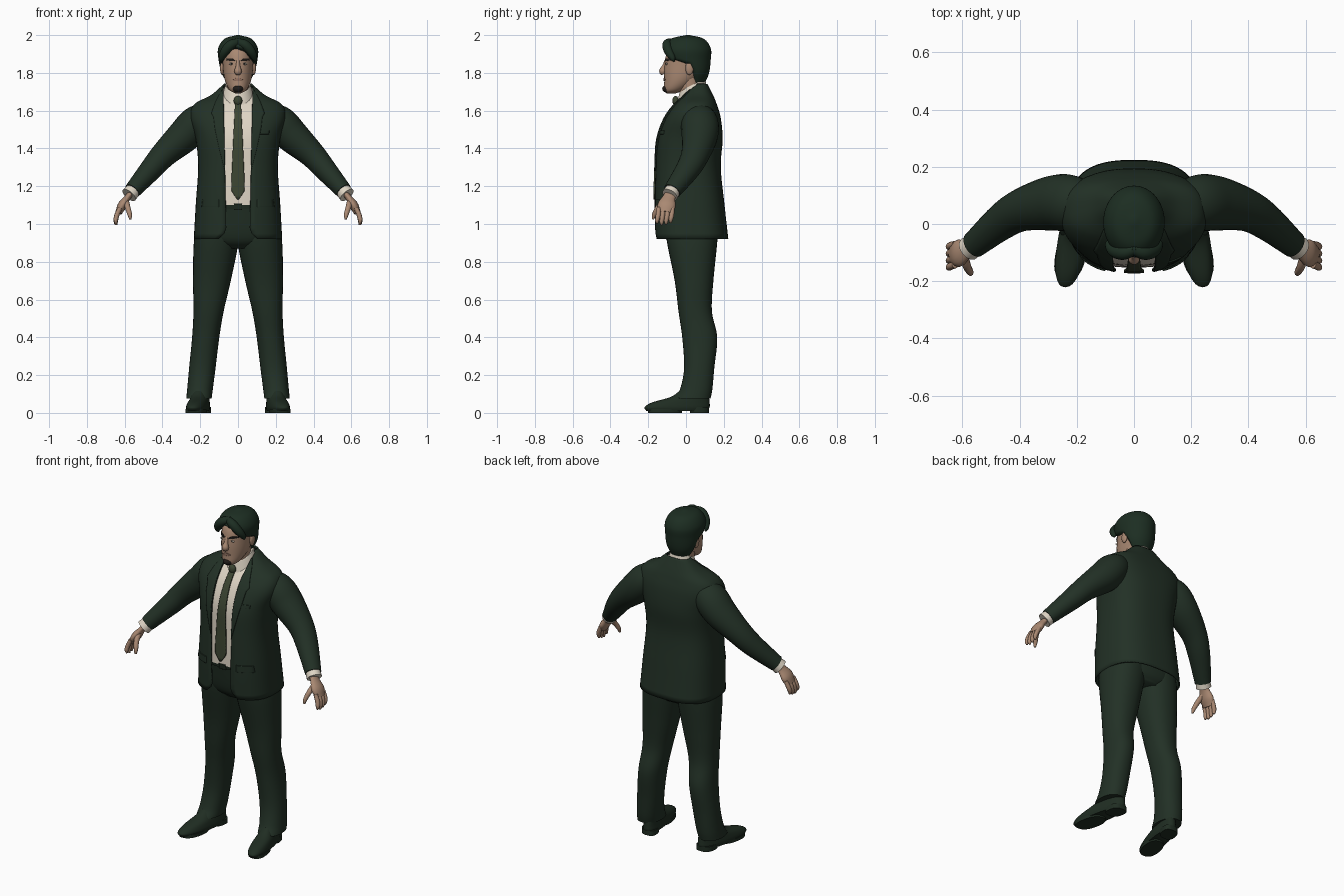
import bpy, bmesh, math
from mathutils import Vector, Matrix

if "Cube" in bpy.data.objects:
    bpy.data.objects.remove(bpy.data.objects["Cube"])


def material(name, *rgb):
    mat = bpy.data.materials.new(name)
    mat.use_nodes = True
    mat.diffuse_color = (*rgb, 1)
    mat.node_tree.nodes["Principled BSDF"].inputs["Base Color"].default_value = (*rgb, 1)
    return mat


SUIT = material("dark green suit", .016, .03, .019)
HAIR = material("dark green hair", .012, .027, .016)
SHOE = material("shoe green", .014, .026, .016)
SHIRT = material("cream shirt", .74, .67, .56)
TIE = material("olive tie", .045, .06, .032)
SKIN = material("skin", .4, .25, .17)
LIP = material("lip", .3, .17, .12)
BEARD = material("dark beard", .015, .012, .01)


def finish(name, bm, mat, thick=0):
    """Turn a bmesh into a smooth shaded object."""
    bmesh.ops.recalc_face_normals(bm, faces=bm.faces)
    mesh = bpy.data.meshes.new(name)
    bm.to_mesh(mesh)
    bm.free()
    mesh.materials.append(mat)
    ob = bpy.data.objects.new(name, mesh)
    bpy.context.collection.objects.link(ob)
    bpy.ops.object.select_all(action='DESELECT')
    ob.select_set(True)
    bpy.context.view_layer.objects.active = ob
    bpy.ops.object.shade_smooth_by_angle(angle=math.radians(60))
    if thick:
        solid = ob.modifiers.new("Thickness", 'SOLIDIFY')
        solid.thickness, solid.offset = thick, 0


def grid(name, rows, mat, closed=False, thick=0, side=1):
    """Skin rows of points; closed rows are capped at both ends."""
    bm = bmesh.new()
    verts = [[bm.verts.new((x * side, y, z)) for x, y, z in row] for row in rows]
    count = len(rows[0])
    for low, high in zip(verts, verts[1:]):
        for i in range(count if closed else count - 1):
            j = (i + 1) % count
            bm.faces.new((low[i], low[j], high[j], high[i]))
    if closed:
        bm.faces.new(verts[0])
        bm.faces.new(verts[-1])
    finish(name, bm, mat, thick)


def smooth(keys, steps=6):
    """Catmull-Rom curve through a few key rows."""
    keys = [Vector(k) for k in keys]
    ends = [2 * keys[0] - keys[1], *keys, 2 * keys[-1] - keys[-2]]
    out = []
    for a, b, c, d in zip(ends, ends[1:], ends[2:], ends[3:]):
        for i in range(steps):
            t = i / steps
            out.append(b + ((c - a) * t + (2 * a - 5 * b + 4 * c - d) * t ** 2
                            + (3 * b - a - 3 * c + d) * t ** 3) / 2)
    return out + [keys[-1]]


def lookup(table, t):
    """Linear value of a table whose first column rises."""
    for a, b in zip(table, table[1:]):
        if t <= b[0]:
            f = max(0, (t - a[0]) / (b[0] - a[0]))
            return [p + (q - p) * f for p, q in zip(a, b)]
    return list(table[-1])


def signed_power(v, power):
    return math.copysign(abs(v) ** power, v)


def tower(name, rows, mat, power=1, inset=0, gap=None, warp=None, side=1, points=32):
    """Stack level ovals given as height, half width, front, back."""
    out = []
    for z, half, front, back in rows:
        rx, ry = half - inset, (back - front) / 2 - inset
        start = math.asin(min(.95, gap(z) / rx) ** (1 / power)) if gap else 0
        sweep = 2 * (math.pi - start)
        ring = []
        for k in range(points):
            a = start + sweep * k / (points - 1 if gap else points)
            p = (rx * signed_power(math.sin(a), power),
                 (front + back) / 2 - ry * signed_power(math.cos(a), power), z)
            ring.append(warp(*p) if warp else p)
        out.append(ring)
    grid(name, out, mat, closed=not gap, thick=.008 if gap else 0, side=side)


def tube(name, keys, mat, side=1, flat=1, points=16):
    """Sweep an oval along keys of x, y, z, radius."""
    path = smooth(keys)
    out = []
    for i, key in enumerate(path):
        d = path[min(i + 1, len(path) - 1)].xyz - path[max(i - 1, 0)].xyz
        u = Vector((0, 1, 0)).cross(d).normalized()
        v = d.normalized().cross(u)
        ring = [2 * math.pi * k / points for k in range(points)]
        out.append([key.xyz + key.w * (u * math.cos(a) + v * flat * math.sin(a)) for a in ring])
    grid(name, out, mat, closed=True, side=side)


def blob(name, place, size, mat):
    bm = bmesh.new()
    bmesh.ops.create_uvsphere(bm, u_segments=16, v_segments=10, radius=1,
                              matrix=Matrix.LocRotScale(place, None, size))
    finish(name, bm, mat)


def front_y(table, x, z, power):
    z, half, front, back = lookup(table, z)
    t = min(1, abs(x) / half) ** (2 / power)
    return (front + back) / 2 - (back - front) / 2 * (1 - t) ** (power / 2)


def patch(name, keys, mat, table, power, side=1, lift=.007, thick=.008):
    """Thin plate laid on a front; keys are height, inner x, outer x."""
    out = []
    for i in range(25):
        z, x0, x1 = lookup(keys, keys[0][0] + (keys[-1][0] - keys[0][0]) * i / 24)
        across = [x0 + (x1 - x0) * k / 6 for k in range(7)]
        out.append([(x, front_y(table, x, z, power) - lift, z) for x in across])
    grid(name, out, mat, thick=thick, side=side)


def opening(z):
    """Half width of the jacket opening, rounded off at the hem."""
    return .065 + .02 * (z - 1.1) + 12 * max(0, .98 - z) ** 2


BOX = .75
TORSO = smooth([(.92, .23, -.16, .22), (1.1, .22, -.165, .2), (1.3, .207, -.16, .18),
                (1.45, .22, -.15, .19), (1.56, .25, -.11, .18), (1.63, .23, -.06, .16),
                (1.68, .14, -.01, .14), (1.74, .07, .04, .11)])
HIPS = smooth([(.87, .1, -.06, .14), (.93, .2, -.11, .17), (1.11, .2, -.145, .18)])
LEG = smooth([(.075, .067, -.06, .13), (.13, .068, -.03, .14), (.24, .07, -.01, .15),
              (.4, .072, -.02, .165), (.54, .08, -.04, .137), (.7, .1, -.06, .145),
              (.9, .118, -.1, .165), (1, .11, -.11, .17)])
FOOT = smooth([(.01, .05, -.21, .11), (.03, .054, -.22, .125), (.055, .05, -.18, .125),
               (.085, .043, -.08, .122), (.12, .038, -.03, .12)])
HEAD = smooth([(1.69, .012, -.1, -.06), (1.71, .045, -.115, -.01), (1.76, .069, -.115, .06),
               (1.83, .08, -.115, .12), (1.91, .08, -.1, .12), (1.97, .05, -.05, .07)])
CROWN = smooth([(1.745, .055, .01, .1), (1.8, .088, -.05, .122), (1.87, .103, -.105, .131),
                (1.93, .105, -.12, .131), (1.98, .072, -.08, .095), (2, .008, 0, .02)], 8)
HAIRLINE = [(0, 1.935), (.45, 1.915), (.8, 1.87), (1.7, 1.845), (2.1, 1.76), (2.4, 1.7)]


def leg_lean(x, y, z):
    return x + .215 - .11 * z, y, z


def toe_out(x, y, z):
    return x + .203 - .17 * y, y, z


def collar_tilt(x, y, z):
    return x, y, z + .5 * (y - .03)


def tuck_hair(x, y, z):
    """Pull the hair under the skin below the hairline."""
    line = lookup(HAIRLINE, math.atan2(abs(x + .015), .01 - y))[1]
    f = min(1, max(0, (z - line) / .018 + .5))
    f = .72 + .28 * f * f * (3 - 2 * f)
    return x * f, .01 + (y - .01) * f, z


# Jacket, shirt, collar and tie
tower("jacket_body", TORSO, SUIT, BOX, gap=opening, points=49)
shirt_rows = [row for row in TORSO if 1.1 <= row[0] < 1.72]
tower("shirt", shirt_rows, SHIRT, BOX, inset=.012)
tower("shirt_collar", smooth([(1.67, .085, -.05, .115), (1.735, .066, -.032, .1)]),
      SHIRT, warp=collar_tilt)
patch("tie", [(1.13, -.004, .004), (1.17, -.033, .033), (1.2, -.036, .036),
              (1.45, -.025, .025), (1.65, -.015, .015)], TIE, TORSO, BOX, lift=.003, thick=.01)
blob("tie_knot", (0, -.055, 1.652), (.023, .017, .026), TIE)
patch("breast_pocket", [(1.475, .103, .163), (1.495, .105, .165)], SUIT, TORSO, BOX, lift=.005)

# Trouser top and belt
tower("trouser_hips", HIPS, SUIT, BOX)
tower("belt", [row for row in HIPS if row[0] > 1.07], SHOE, BOX, inset=-.006)
patch("belt_buckle", [(1.075, -.022, .022), (1.108, -.022, .022)], SHOE, HIPS, BOX)

for label, side in (("left", 1), ("right", -1)):
    # Lapel and pocket
    lapel = [(1.28, 0), (1.4, .028), (1.5, .048), (1.57, .055), (1.58, .068), (1.65, .04), (1.71, .005)]
    patch(label + "_lapel", [(z, opening(z), opening(z) + width) for z, width in lapel],
          SUIT, TORSO, BOX, side)
    patch(label + "_pocket_flap", [(1.09, .1, .19), (1.13, .1, .185)], SUIT, TORSO, BOX, side, lift=.005)

    # Sleeve, cuff and hand
    tube(label + "_sleeve", [(.14, .07, 1.59, .06), (.215, .073, 1.54, .09), (.285, .073, 1.467, .089),
                             (.39, .05, 1.37, .07), (.46, .01, 1.29, .06), (.56, -.073, 1.175, .044)],
         SUIT, side, flat=1.08, points=24)
    tube(label + "_cuff", [(.545, -.062, 1.19, .04), (.577, -.086, 1.153, .043)], SHIRT, side, points=24)
    tube(label + "_palm", [(.56, -.075, 1.17, .016), (.585, -.09, 1.14, .017), (.612, -.102, 1.1, .024),
                           (.632, -.109, 1.06, .018)], SKIN, side, flat=2)
    for i, finger in enumerate(("index", "middle", "ring", "little")):
        y = -.143 + .024 * i
        tip = .992 + .008 * abs(i - 1.3)
        tube(f"{label}_{finger}_finger", [(.625, y, 1.085, .012), (.642, y - .005, 1.045, .013),
                                          (.647, y - .01, tip + .016, .011), (.644, y - .01, tip, .005)],
             SKIN, side, points=10)
    tube(label + "_thumb", [(.595, -.105, 1.125, .017), (.585, -.145, 1.09, .015),
                            (.573, -.168, 1.05, .012), (.57, -.175, 1.025, .006)], SKIN, side, points=10)

    # Trouser leg, shoe and heel
    tower(label + "_trouser_leg", LEG, SUIT, .9, warp=leg_lean, side=side)
    tower(label + "_shoe", FOOT, SHOE, .85, warp=toe_out, side=side)
    tower(label + "_shoe_heel", [(z, .047, .02, .122) for z in (0, .03)], SHOE, BOX,
          warp=toe_out, side=side)
    tower(label + "_shoe_sole", [(z, .054, -.2, -.02) for z in (0, .02)], SHOE, .85,
          warp=toe_out, side=side)

    # Ear, eye, brow and fringe lock
    blob(label + "_ear", (.084 * side, .018, 1.825), (.011, .022, .036), SKIN)
    eye_y = front_y(HEAD, .034, 1.848, 1)
    blob(label + "_eye", (.034 * side, eye_y, 1.848), (.014, .004, .006), SHIRT)
    blob(label + "_pupil", (.034 * side, eye_y - .002, 1.848), (.005, .004, .005), BEARD)
    patch(label + "_brow", [(1.862, .016, .03), (1.867, .016, .06), (1.875, .03, .058)],
          BEARD, HEAD, 1, side, lift=.002, thick=.006)
    tube(label + "_fringe_lock", [(-.01, -.085, 1.966, .018), (.035, -.1, 1.95, .025),
                                  (.068, -.092, 1.915, .024), (.086, -.072, 1.88, .016),
                                  (.088, -.064, 1.86, .005)], HAIR, side)

# Head, neck, face and hair
tower("head", HEAD, SKIN)
tube("neck", [(0, .038, 1.62, .06), (0, .012, 1.8, .062)], SKIN, points=24)
tube("nose", [(0, -.103, 1.87, .008), (0, -.115, 1.835, .012), (0, -.122, 1.81, .02),
              (0, -.115, 1.795, .015)], SKIN)
patch("mouth", [(1.757, -.014, .014), (1.765, -.027, .027), (1.772, -.012, .012)],
      LIP, HEAD, 1, lift=.001, thick=.005)
blob("chin_beard", (0, -.092, 1.716), (.031, .034, .023), BEARD)
tower("hair", CROWN, HAIR, warp=tuck_hair, points=64)
